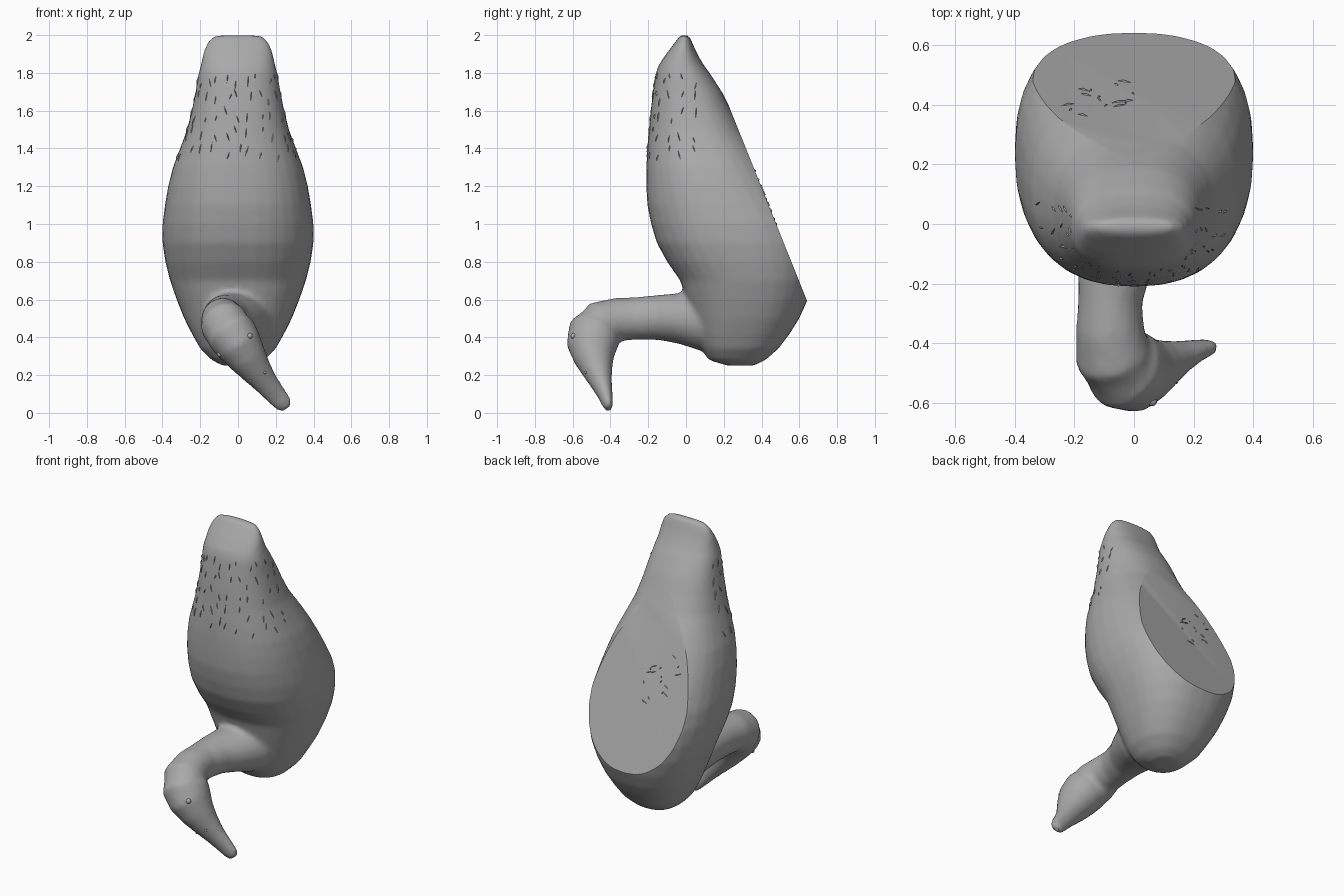
import bpy, bmesh, math, random
from mathutils import Vector

if "Cube" in bpy.data.objects:
    bpy.data.objects.remove(bpy.data.objects["Cube"])

random.seed(4)
grey = bpy.data.materials.new("stone_grey")
grey.use_nodes = True
COLOUR = (0.40, 0.40, 0.40, 1)
grey.diffuse_color = COLOUR
grey.node_tree.nodes["Principled BSDF"].inputs["Base Color"].default_value = COLOUR


def add_object(name, bm):
    bmesh.ops.recalc_face_normals(bm, faces=bm.faces)
    mesh = bpy.data.meshes.new(name)
    bm.to_mesh(mesh)
    bm.free()
    obj = bpy.data.objects.new(name, mesh)
    bpy.context.collection.objects.link(obj)
    mesh.materials.append(grey)
    return obj


def loft(bm, rings):
    """Skin a list of closed point rings and cap both ends."""
    loops = [[bm.verts.new(p) for p in ring] for ring in rings]
    for a, b in zip(loops, loops[1:]):
        for i in range(len(a)):
            j = (i + 1) % len(a)
            bm.faces.new((a[i], a[j], b[j], b[i]))
    bm.faces.new(loops[0][::-1])
    bm.faces.new(loops[-1])


def super_ring(z, front, back, half, n=32, power=2.35):
    """Horizontal rounded-box outline."""
    ring = []
    for i in range(n):
        c, s = math.cos(math.tau * i / n), math.sin(math.tau * i / n)
        x = math.copysign(abs(c) ** (2 / power), c) * half
        y = math.copysign(abs(s) ** (2 / power), s) * (back - front) / 2
        ring.append(Vector((x, y + (front + back) / 2, z)))
    return ring


# Plump body standing on its breast: height, front, back, half width
body_rows = [
    (0.25, 0.22, 0.36, 0.08), (0.28, 0.12, 0.42, 0.14), (0.34, 0.08, 0.49, 0.20),
    (0.42, 0.05, 0.55, 0.245), (0.5, 0.03, 0.60, 0.285), (0.6, 0.0, 0.645, 0.325),
    (0.7, -0.03, 0.67, 0.36), (0.8, -0.10, 0.68, 0.385), (0.9, -0.155, 0.67, 0.40),
    (1.0, -0.185, 0.64, 0.40), (1.1, -0.205, 0.58, 0.387), (1.2, -0.21, 0.51, 0.37),
    (1.3, -0.21, 0.44, 0.345), (1.4, -0.205, 0.37, 0.307), (1.5, -0.195, 0.295, 0.27),
    (1.6, -0.187, 0.24, 0.245), (1.7, -0.175, 0.19, 0.225), (1.8, -0.16, 0.125, 0.208),
    (1.84, -0.145, 0.095, 0.197), (1.9, -0.105, 0.06, 0.185), (1.96, -0.06, 0.033, 0.165),
    (2.0, -0.03, 0.015, 0.125)]
bm = bmesh.new()
loft(bm, [super_ring(*row) for row in body_rows])

# Neck, turned head and bill: x, y, z, radius across, radius in thickness
neck_path = [
    (0.0, 0.22, 0.49, 0.20, 0.19), (-0.01, 0.08, 0.495, 0.18, 0.165),
    (-0.04, -0.03, 0.50, 0.155, 0.135), (-0.065, -0.14, 0.505, 0.125, 0.12),
    (-0.08, -0.26, 0.50, 0.108, 0.113), (-0.08, -0.36, 0.495, 0.115, 0.115),
    (-0.07, -0.44, 0.465, 0.13, 0.135), (-0.035, -0.485, 0.42, 0.135, 0.145),
    (0.005, -0.495, 0.36, 0.125, 0.137), (0.05, -0.487, 0.29, 0.105, 0.108),
    (0.10, -0.468, 0.22, 0.083, 0.08), (0.15, -0.447, 0.155, 0.066, 0.057),
    (0.20, -0.427, 0.095, 0.057, 0.04), (0.24, -0.415, 0.05, 0.05, 0.03),
    (0.262, -0.408, 0.025, 0.032, 0.022)]
points = [Vector(p[:3]) for p in neck_path]
rings = []
for i, (p, row) in enumerate(zip(points, neck_path)):
    axis = (points[min(i + 1, len(points) - 1)] - points[max(i - 1, 0)]).normalized()
    across = Vector((1, 0, 0.75)) if i > 6 else Vector((1, 0, 0))
    across = (across - axis * across.dot(axis)).normalized()
    up = axis.cross(across)
    rings.append([p + across * row[3] * math.cos(a) + up * row[4] * math.sin(a)
                  for a in (math.tau * k / 20 for k in range(20))])
loft(bm, rings)
bird = add_object("bird_body", bm)

# Blend body and neck into one skin
remesh = bird.modifiers.new("blend", 'REMESH')
remesh.mode = 'VOXEL'
remesh.voxel_size = 0.016
smooth = bird.modifiers.new("soften", 'SMOOTH')
smooth.factor = 0.5
smooth.iterations = 5
graph = bpy.context.evaluated_depsgraph_get()
skin = bpy.data.meshes.new_from_object(bird.evaluated_get(graph))
bird.modifiers.clear()

# Slice the flat resting face off the back
bm = bmesh.new()
bm.from_mesh(skin)
cut = bmesh.ops.bisect_plane(bm, geom=bm.verts[:] + bm.edges[:] + bm.faces[:],
                             plane_co=(0, 0.63, 0.62), plane_no=(0, 0.928, 0.372),
                             clear_outer=True)
rim = [e for e in cut["geom_cut"] if isinstance(e, bmesh.types.BMEdge)]
bmesh.ops.holes_fill(bm, edges=rim, sides=0)
bmesh.ops.recalc_face_normals(bm, faces=bm.faces)
bm.to_mesh(bird.data)
bm.free()
bird.data.update()
bpy.context.view_layer.update()


def shade(obj):
    bpy.ops.object.select_all(action='DESELECT')
    obj.select_set(True)
    bpy.context.view_layer.objects.active = obj
    bpy.ops.object.shade_smooth_by_angle(angle=math.radians(35))


shade(bird)


def sliver(bm, start, aim, length, slant):
    """Thin raised feather edge lying on the skin."""
    hits = []
    for k in range(3):
        t = (k - 1) / 2
        origin = start + Vector((slant * t * length * aim.y, -slant * t * length * aim.x, t * length))
        ok, spot, normal, _ = bird.ray_cast(origin, aim)
        if not ok:
            return
        hits.append((spot, normal))
    along = (hits[2][0] - hits[0][0]).normalized()
    side = hits[1][1].cross(along) * 0.005
    low = [h - n * 0.004 for h, n in hits]
    ends = [bm.verts.new(low[0]), bm.verts.new(low[2])]
    mid = [bm.verts.new(low[1] + side), bm.verts.new(hits[1][0] + hits[1][1] * 0.006),
           bm.verts.new(low[1] - side)]
    for a, b in ((0, 1), (1, 2), (2, 0)):
        bm.faces.new((ends[0], mid[a], mid[b]))
        bm.faces.new((ends[1], mid[b], mid[a]))


# Feather marks around the front and flanks near the tail
bm = bmesh.new()
for row in range(5):
    for k in range(13):
        angle = math.radians(-90 + (k - 6) * 16 + random.uniform(-5, 5))
        aim = Vector((-math.cos(angle), -math.sin(angle), 0))
        start = Vector((0, 0.02, 1.38 + row * 0.095 + random.uniform(-0.03, 0.03))) - aim
        sliver(bm, start, aim, random.uniform(0.05, 0.11), random.choice((-0.35, 0.1, 0.35)))
add_object("tail_feather_marks", bm)

# Small patch of scratches on the flat face
bm = bmesh.new()
for k in range(16):
    start = Vector((random.uniform(-0.24, 0.0), 1.5, random.uniform(1.0, 1.3)))
    sliver(bm, start, Vector((0, -1, 0)), 0.03, random.uniform(-3, 3))
add_object("back_scratches", bm)

# Eyes and nostrils set on both sides of the head
for name, origin, target, size in (
        ("left_eye", (0.3, -1.0, 0.55), (0.0, -0.49, 0.37), 0.017),
        ("right_eye", (-0.5, -0.75, 0.1), (0.0, -0.49, 0.36), 0.017),
        ("left_nostril", (0.35, -1.0, 0.3), (0.11, -0.46, 0.2), 0.009),
        ("right_nostril", (-0.2, -0.9, 0.0), (0.11, -0.46, 0.2), 0.009)):
    o = Vector(origin)
    ok, spot, normal, _ = bird.ray_cast(o, (Vector(target) - o).normalized())
    bm = bmesh.new()
    bmesh.ops.create_icosphere(bm, subdivisions=2, radius=size)
    bmesh.ops.translate(bm, verts=bm.verts, vec=spot - normal * size * 0.4)
    shade(add_object(name, bm))
